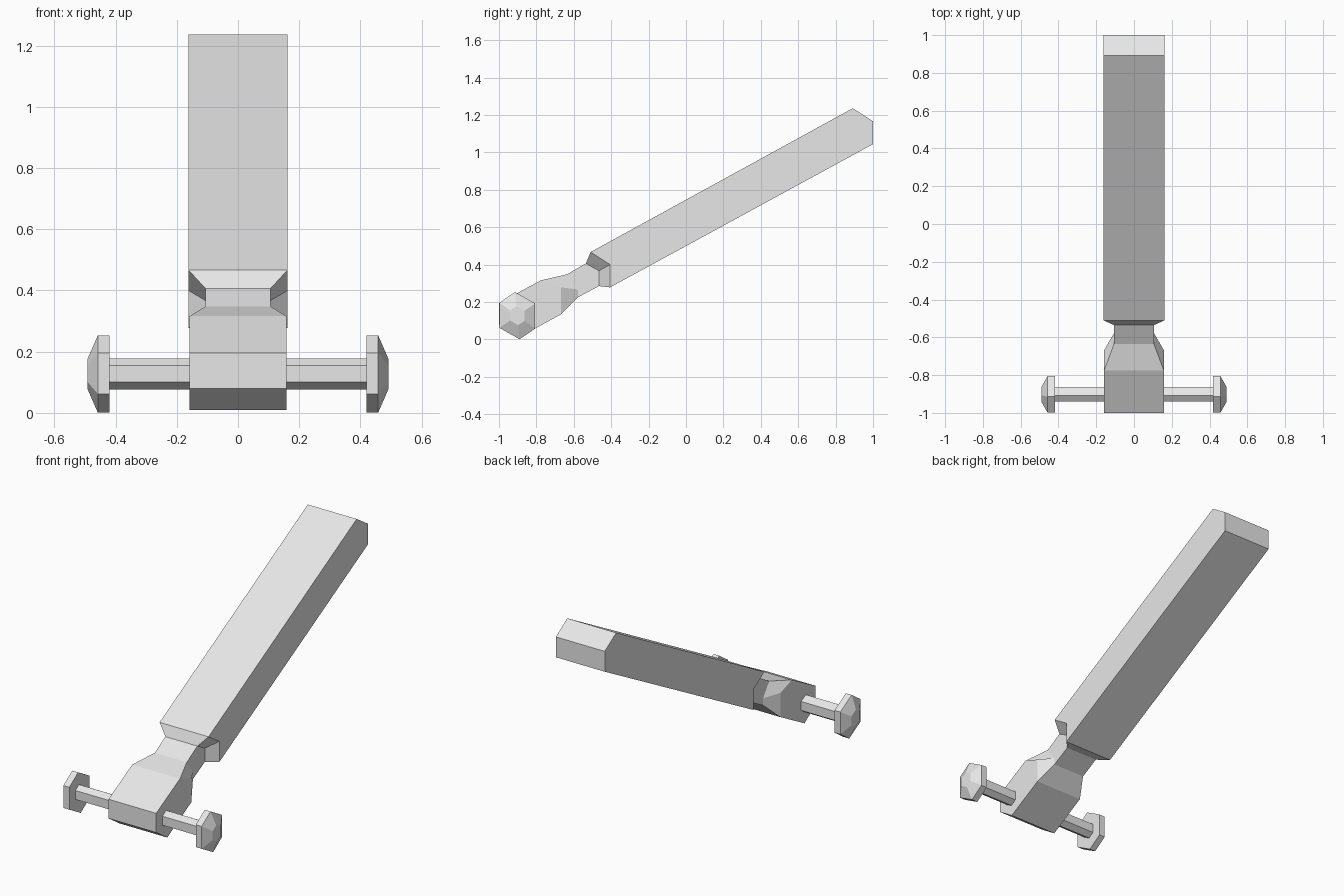
import bpy
import bmesh

if "Cube" in bpy.data.objects:
    bpy.data.objects.remove(bpy.data.objects["Cube"], do_unlink=True)

grey = bpy.data.materials.new("light_grey")
grey.use_nodes = True
grey.diffuse_color = (0.8, 0.8, 0.8, 1)
grey.node_tree.nodes["Principled BSDF"].inputs["Base Color"].default_value = (0.8, 0.8, 0.8, 1)


def loft(name, rings, cap):
    """Skin a list of equal-length rings of points, closing both ends with the faces in cap."""
    bm = bmesh.new()
    loops = [[bm.verts.new(p) for p in ring] for ring in rings]
    n = len(loops[0])
    for a, b in zip(loops, loops[1:]):
        for i in range(n):
            j = (i + 1) % n
            bm.faces.new((a[i], a[j], b[j], b[i]))
    for loop in (loops[0], loops[-1]):
        for face in cap:
            bm.faces.new([loop[i] for i in face])
    bmesh.ops.recalc_face_normals(bm, faces=bm.faces)
    mesh = bpy.data.meshes.new(name)
    bm.to_mesh(mesh)
    bm.free()
    mesh.materials.append(grey)
    obj = bpy.data.objects.new(name, mesh)
    bpy.context.collection.objects.link(obj)
    return obj


# Arm: each section is half width, then (y, z) of its top, middle and bottom edge
sections = [
    (0.158, (-1.0, 0.195), (-1.0, 0.08), (-0.895, 0.01)),         # head front
    (0.158, (-0.775, 0.316), (-0.668, 0.278), (-0.668, 0.134)),   # head back
    (0.106, (-0.636, 0.348), (-0.578, 0.267), (-0.578, 0.225)),   # neck start
    (0.106, (-0.535, 0.406), (-0.465, 0.367), (-0.465, 0.285)),   # neck end
    (0.162, (-0.51, 0.467), (-0.406, 0.40), (-0.406, 0.278)),     # beam start
    (0.162, (0.892, 1.236), (1.0, 1.166), (1.0, 1.044)),          # beam end
]
rings = []
for w, *edge in sections:
    rings.append([(w, y, z) for y, z in edge] + [(-w, y, z) for y, z in reversed(edge)])
loft("arm", rings, [(0, 1, 4, 5), (1, 2, 3, 4)])

# Axle and end caps share one slightly tilted hexagon
HALF = [(-0.012, 0.126), (-0.096, 0.069), (-0.096, -0.065)]
HEX = HALF + [(-y, -z) for y, z in HALF]


def hex_ring(x, scale):
    return [(x, -0.902 + y * scale, 0.127 + z * scale) for y, z in HEX]


hex_cap = [range(6)]
loft("axle", [hex_ring(-0.43, 0.4), hex_ring(0.43, 0.4)], hex_cap)
for side, s in (("left", 1), ("right", -1)):
    loft(side + "_axle_cap",
         [hex_ring(s * 0.419, 1), hex_ring(s * 0.458, 1), hex_ring(s * 0.491, 0.4)], hex_cap)
